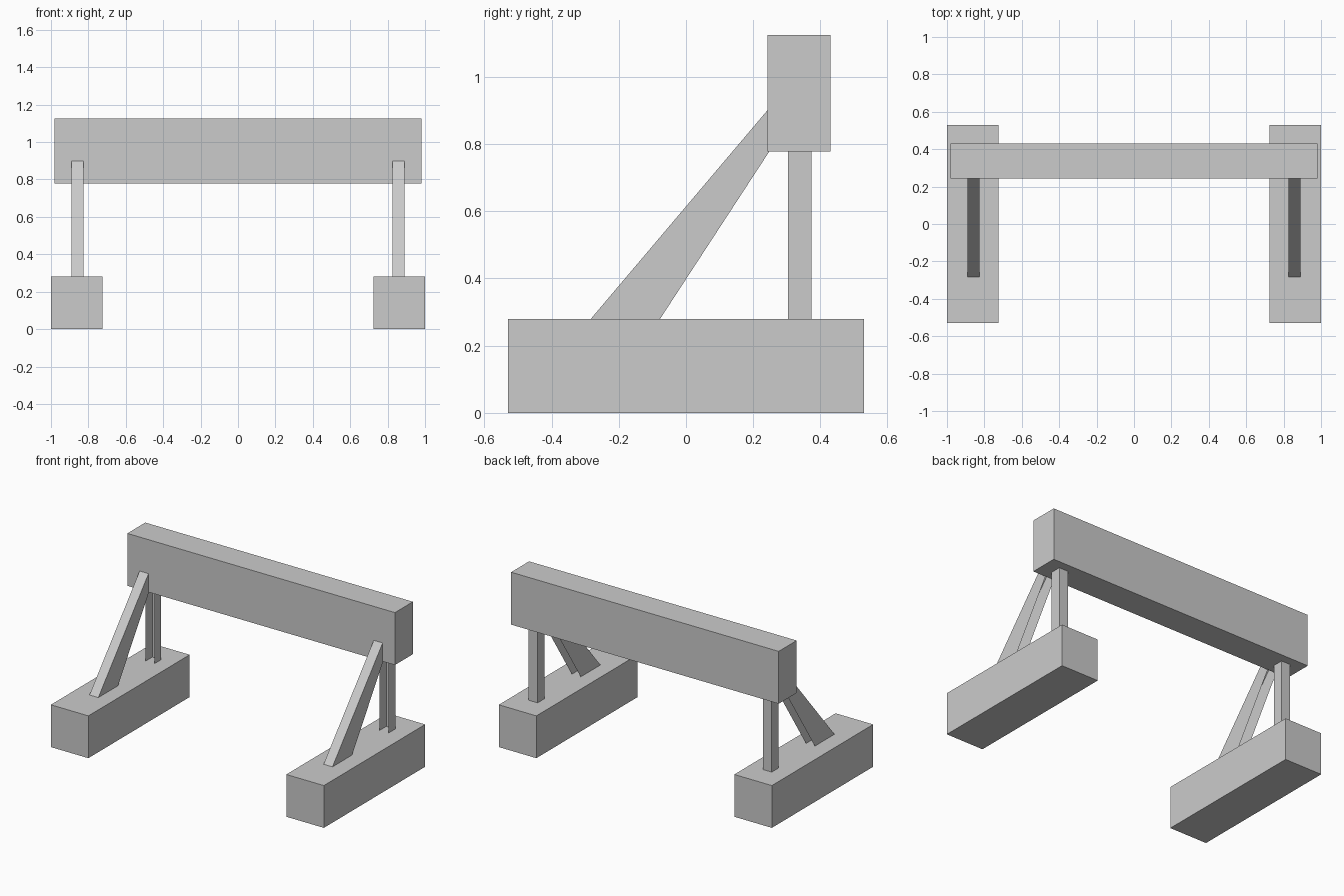
import bpy, bmesh

if "Cube" in bpy.data.objects:
    bpy.data.objects.remove(bpy.data.objects["Cube"])


def mesh_object(name, verts, faces):
    mesh = bpy.data.meshes.new(name)
    mesh.from_pydata(verts, [], faces)
    obj = bpy.data.objects.new(name, mesh)
    bpy.context.collection.objects.link(obj)
    return obj


def box(name, x, y, z):
    """Closed block from (min, max) ranges."""
    verts = [(a, b, c) for a in x for b in y for c in z]
    faces = [(0, 1, 3, 2), (4, 6, 7, 5), (0, 4, 5, 1),
             (2, 3, 7, 6), (0, 2, 6, 4), (1, 5, 7, 3)]
    return mesh_object(name, verts, faces)


def channel(name, x, profile):
    """Thin sheet channel: two side walls from a YZ profile, joined
    by one web along the first profile edge; other edges stay open."""
    n = len(profile)
    verts = [(a, y, z) for a in x for y, z in profile]
    faces = [tuple(range(n)), tuple(range(2 * n - 1, n - 1, -1)), (0, n, n + 1, 1)]
    obj = mesh_object(name, verts, faces)
    bm = bmesh.new()
    bm.from_mesh(obj.data)
    bmesh.ops.recalc_face_normals(bm, faces=bm.faces)
    # the web and right wall should face outwards
    bm.faces.ensure_lookup_table()
    if bm.faces[1].normal.x < 0:
        bmesh.ops.reverse_faces(bm, faces=bm.faces)
    bm.to_mesh(obj.data)
    bm.free()
    return obj


# Crossbeam
box("crossbeam", (-0.98, 0.98), (0.242, 0.43), (0.778, 1.125))

for side, s in (("left", -1), ("right", 1)):
    # Foot block
    box(side + "_foot", sorted((s * 0.725, s)), (-0.53, 0.53), (0, 0.28))
    walls = sorted((s * 0.825, s * 0.89))
    # Upright post, open towards the front
    channel(side + "_post", walls,
            [(0.374, 0.28), (0.374, 0.778), (0.304, 0.778), (0.304, 0.28)])
    # Slanted brace, open on the underside
    channel(side + "_brace", walls,
            [(-0.283, 0.28), (0.242, 0.9), (0.242, 0.778), (0.248, 0.778), (-0.077, 0.28)])
